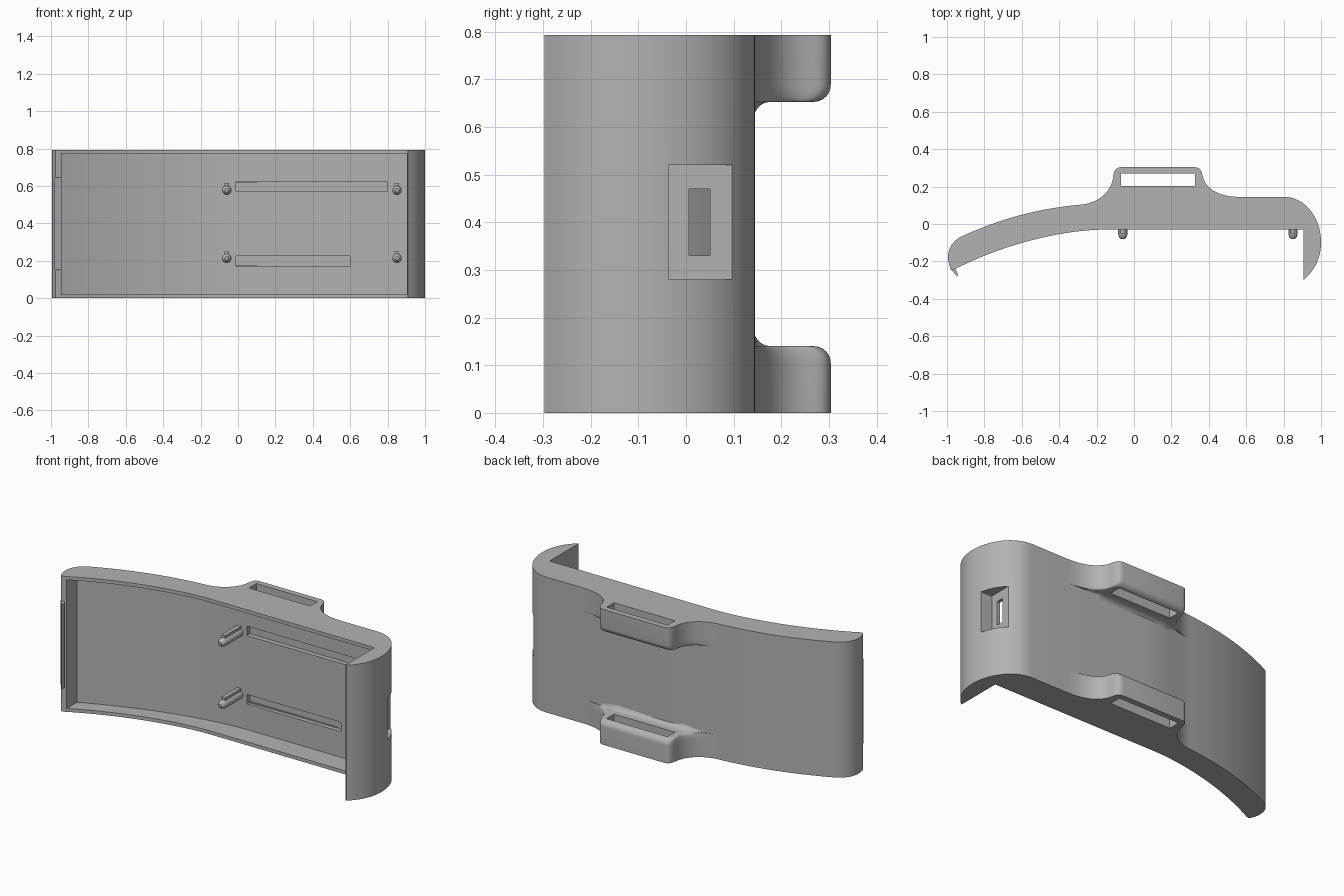
import bpy, bmesh, math
from mathutils import Vector
from mathutils.geometry import interpolate_bezier

if "Cube" in bpy.data.objects:
    bpy.data.objects.remove(bpy.data.objects["Cube"])

H = 0.793      # overall height
RIM = 0.02     # thickness of the upper and lower rims

grey = bpy.data.materials.new("plain grey")
grey.use_nodes = True
grey.diffuse_color = (0.45, 0.45, 0.45, 1)
grey.node_tree.nodes["Principled BSDF"].inputs["Base Color"].default_value = grey.diffuse_color


def arc(a, b, c, d, n=14):
    """Points of a smooth curve from a to d, pulled towards b and c."""
    pts = interpolate_bezier(*[Vector((*p, 0)) for p in (a, b, c, d)], n)
    return [(p.x, p.y) for p in pts]


def chain(*parts):
    out = []
    for part in parts:
        for p in part:
            if not out or (Vector(p) - Vector(out[-1])).length > 1e-4:
                out.append(p)
    return out


def loft(name, rings):
    """Closed solid through rings of equal point count."""
    bm = bmesh.new()
    rows = [[bm.verts.new(p) for p in ring] for ring in rings]
    n = len(rows[0])
    for a, b in zip(rows, rows[1:]):
        for i in range(n):
            j = (i + 1) % n
            bm.faces.new((a[i], a[j], b[j], b[i]))
    bm.faces.new(rows[0])
    bm.faces.new(rows[-1])
    bmesh.ops.recalc_face_normals(bm, faces=bm.faces)
    mesh = bpy.data.meshes.new(name)
    bm.to_mesh(mesh)
    bm.free()
    mesh.materials.append(grey)
    ob = bpy.data.objects.new(name, mesh)
    bpy.context.collection.objects.link(ob)
    return ob


def prism(name, outline, z0, z1):
    return loft(name, [[(x, y, z) for x, y in outline] for z in (z0, z1)])


def box(name, x0, x1, y0, y1, z0, z1):
    return prism(name, [(x0, y0), (x1, y0), (x1, y1), (x0, y1)], z0, z1)


def activate(ob):
    bpy.ops.object.select_all(action='DESELECT')
    ob.select_set(True)
    bpy.context.view_layer.objects.active = ob


def cut(ob, cutter):
    activate(ob)
    mod = ob.modifiers.new("cut", 'BOOLEAN')
    mod.operation = 'DIFFERENCE'
    mod.solver = 'EXACT'
    mod.object = cutter
    bpy.ops.object.modifier_apply(modifier=mod.name)
    bpy.data.objects.remove(cutter)


def smooth(ob, angle=30):
    activate(ob)
    bpy.ops.object.shade_smooth_by_angle(angle=math.radians(angle))


# Curved shell with the hooked end
outline = chain(
    arc((-0.975, -0.245), (-1.0, -0.21), (-1.015, -0.12), (-0.93, -0.07)),
    arc((-0.93, -0.07), (-0.7, 0.035), (-0.5, 0.085), (-0.27, 0.105), 20),
    arc((-0.27, 0.105), (-0.15, 0.122), (-0.08, 0.142), (0.05, 0.143)),
    arc((0.8, 0.145), (0.92, 0.145), (1.0, 0.03), (1.0, -0.1), 18),
    arc((1.0, -0.1), (1.0, -0.18), (0.965, -0.25), (0.91, -0.297)),
    [(0.905, -0.297), (0.905, -0.03)],
    arc((-0.17, -0.03), (-0.4, -0.035), (-0.7, -0.11), (-0.955, -0.24), 20),
)
shell = prism("curved_shell", outline, 0, H)

# Hollow inside, between the rims
hollow = chain(
    arc((-0.945, -0.14), (-0.7, -0.03), (-0.35, 0.09), (0.0, 0.097), 20),
    [(0.904, 0.097), (0.904, -0.2), (-0.945, -0.4)],
)
cut(shell, prism("hollow_cutter", hollow, RIM, H - RIM))

# Long grooves in the inner wall
cut(shell, box("groove_cutter", -0.01, 0.8, 0.0, 0.125, 0.57, 0.625))
cut(shell, box("groove_cutter", -0.01, 0.6, 0.0, 0.125, 0.17, 0.225))

# Flat pocket and slot in the hook side
cut(shell, box("pocket_cutter", 0.922, 1.1, -0.037, 0.12, 0.28, 0.52))
cut(shell, box("slot_cutter", 0.85, 1.1, 0.006, 0.05, 0.33, 0.47))
smooth(shell)

# Strap lugs on the back
LUG = chain(
    arc((-0.27, 0.105), (-0.17, 0.12), (-0.115, 0.19), (-0.11, 0.26), 12),
    arc((-0.11, 0.26), (-0.106, 0.29), (-0.095, 0.302), (-0.07, 0.304), 8),
    arc((0.325, 0.304), (0.35, 0.302), (0.361, 0.29), (0.366, 0.26), 8),
    arc((0.366, 0.26), (0.38, 0.19), (0.45, 0.146), (0.56, 0.145), 12),
)
R = 0.036
STEPS = [math.radians(15 * i) for i in range(7)]
FADE = ([(0, 1)]
        + [(0.104 + R * math.sin(a), 1 - 0.22 * (1 - math.cos(a))) for a in STEPS]
        + [(0.14 + R * (1 - math.cos(a)), 0.22 * (1 - math.sin(a))) for a in STEPS])


def body_y(x):
    return min(0.142, 0.105 + 0.14 * (x + 0.27))


def lug(name, flip):
    rings = []
    for z, k in FADE:
        z = H - z if flip else z
        top = [(x, body_y(x) + (y - body_y(x)) * k, z) for x, y in LUG]
        low = [(x, body_y(x) - 0.02, z) for x, y in reversed(LUG)]
        rings.append(top + low)
    ob = loft(name, rings)
    cut(ob, box("strap_cutter", -0.07, 0.325, 0.202, 0.27, -0.1, H + 0.1))
    smooth(ob, 40)


lug("lower_strap_lug", False)
lug("upper_strap_lug", True)

# Locating pegs with a rib along the top
for side, x in (("right", -0.06), ("left", 0.85)):
    for level, z in (("lower", 0.213), ("upper", 0.577)):
        rings = []
        for y, r in ((0.11, 0.025), (-0.055, 0.025), (-0.072, 0.019), (-0.08, 0.01)):
            turn = [math.tau * i / 20 for i in range(20)]
            rings.append([(x + r * math.cos(a), y, z + r * math.sin(a)) for a in turn])
        smooth(loft(f"{level}_{side}_peg", rings))
        box(f"{level}_{side}_peg_rib", x - 0.012, x + 0.012, -0.05, 0.11, z, z + 0.038)

# Small catch along the thin end
prism("end_catch", [(-0.985, -0.235), (-0.945, -0.282), (-0.945, -0.258),
                    (-0.958, -0.235)], 0.15, 0.645)
